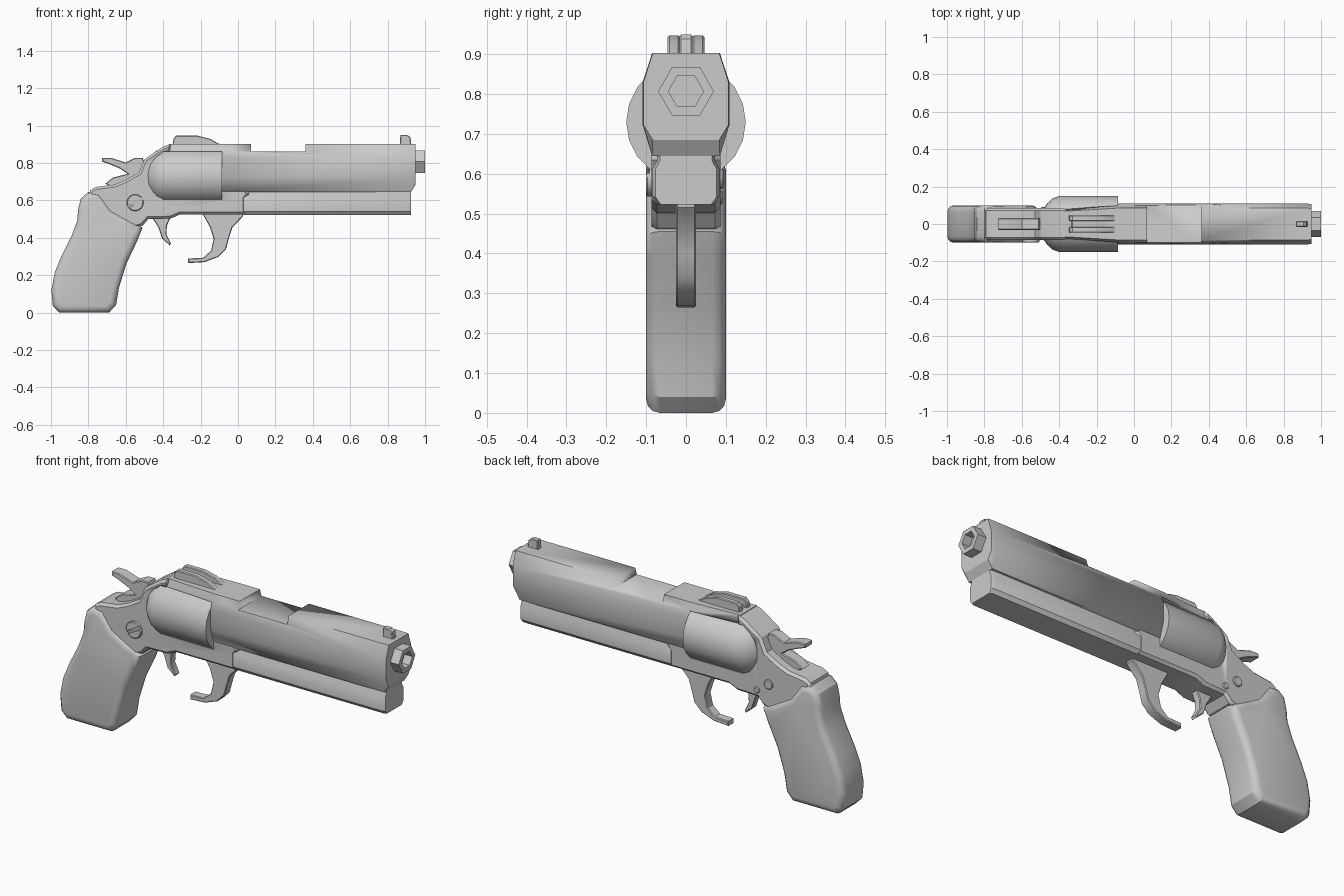
import bpy, bmesh, math


def finish(name, bm, smooth=32):
    bmesh.ops.recalc_face_normals(bm, faces=bm.faces[:])
    me = bpy.data.meshes.new(name)
    bm.to_mesh(me)
    bm.free()
    ob = bpy.data.objects.new(name, me)
    bpy.context.collection.objects.link(ob)
    bpy.ops.object.select_all(action='DESELECT')
    ob.select_set(True)
    bpy.context.view_layer.objects.active = ob
    bpy.ops.object.shade_smooth_by_angle(angle=math.radians(smooth))
    return ob


def prism(name, pts, half, bevel=0.0, segs=1, y=0.0):
    """Side profile (x, z) extruded across y, with its rims bevelled."""
    bm = bmesh.new()
    a = [bm.verts.new((px, y - half, pz)) for px, pz in pts]
    b = [bm.verts.new((px, y + half, pz)) for px, pz in pts]
    n = len(pts)
    bm.faces.new(a)
    bm.faces.new(b[::-1])
    for i in range(n):
        j = (i + 1) % n
        bm.faces.new((a[i], b[i], b[j], a[j]))
    bmesh.ops.recalc_face_normals(bm, faces=bm.faces[:])
    if bevel:
        rims = [e for e in bm.edges if abs(e.verts[0].co.y - e.verts[1].co.y) < 1e-6]
        bmesh.ops.bevel(bm, geom=rims, offset=bevel, segments=segs, profile=0.5,
                        affect='EDGES', clamp_overlap=False)
    return finish(name, bm)


def loft(name, sections):
    """Closed (y, z) outlines joined along x, ends capped."""
    bm = bmesh.new()
    rings = [[bm.verts.new((x, y, z)) for y, z in ring] for x, ring in sections]
    n = len(rings[0])
    for r, s in zip(rings, rings[1:]):
        for i in range(n):
            j = (i + 1) % n
            bm.faces.new((r[i], r[j], s[j], s[i]))
    bm.faces.new(rings[0])
    bm.faces.new(rings[-1])
    return finish(name, bm)


def mirrored(half):
    return half + [(-y, z) for y, z in reversed(half)]


def circle(r, n, cz):
    return [(r * math.cos(math.tau * i / n), cz + r * math.sin(math.tau * i / n)) for i in range(n)]


def disc(name, x, z, r, y0, y1, n=16):
    pts = [(x + r * math.cos(math.tau * i / n), z + r * math.sin(math.tau * i / n)) for i in range(n)]
    return prism(name, pts, abs(y1 - y0) / 2, 0.004, 1, (y0 + y1) / 2)


def cut(ob, cutter):
    m = ob.modifiers.new('cut', 'BOOLEAN')
    m.operation = 'DIFFERENCE'
    m.solver = 'EXACT'
    m.object = cutter
    cutter.hide_render = True
    cutter.hide_set(True)


# Barrel housing, narrowing over the top strap
def barrel_ring(w=1.0, low=0.645):
    return mirrored([(0.085 * w, 0.903), (0.109 * w, 0.83), (0.109 * w, 0.723), (0.085 * w, low)])


barrel = loft('barrel', [(-0.37, barrel_ring(0.80)), (-0.085, barrel_ring()),
                         (0.925, barrel_ring()), (0.95, barrel_ring(0.98, 0.685))])

# Under-barrel rail with the groove above it
rail_half = [(0.073, 0.66), (0.073, 0.632), (0.085, 0.612), (0.085, 0.542), (0.07, 0.523)]
rail_tip = [(y * 0.9, z) for y, z in rail_half]
loft('under_rail', [(0.03, mirrored(rail_half)), (0.91, mirrored(rail_half)),
                    (0.925, mirrored(rail_tip))])

# Frame
frame = prism('frame', [(-0.36, 0.903), (-0.40, 0.888), (-0.50, 0.82), (-0.53, 0.75), (-0.60, 0.71),
                        (-0.66, 0.685), (-0.76, 0.672), (-0.79, 0.655), (-0.80, 0.62), (-0.74, 0.58),
                        (-0.68, 0.50), (-0.60, 0.465), (-0.545, 0.455), (-0.51, 0.465), (-0.48, 0.50),
                        (-0.36, 0.503), (-0.31, 0.525), (0.04, 0.525), (0.04, 0.61), (0.06, 0.635),
                        (0.04, 0.66), (-0.06, 0.80), (-0.36, 0.80)], 0.086, 0.013)

# Cylinder window and top notch
window = prism('window_cutter', [(-0.085, 0.605), (-0.40, 0.605), (-0.45, 0.64), (-0.478, 0.69),
                                 (-0.482, 0.74), (-0.465, 0.80), (-0.40, 0.862), (-0.085, 0.862)], 0.3)
notch = prism('notch_cutter', [(0.07, 1.0), (0.07, 0.862), (0.36, 0.862), (0.36, 1.0)], 0.3)
cut(frame, window)
cut(barrel, window)
cut(barrel, notch)

# Cylinder
loft('cylinder', [(x, circle(r, 20, 0.73)) for x, r in
                  [(-0.482, 0.085), (-0.465, 0.11), (-0.435, 0.137), (-0.40, 0.15), (-0.086, 0.15)]])

# Hexagonal muzzle with bore
loft('muzzle', [(x, circle(r, 6, 0.807)) for x, r in
                [(0.94, 0.07), (1.0, 0.07), (1.0, 0.044), (0.955, 0.044)]])

# Grip
prism('grip', [(-0.80, 0.645), (-0.84, 0.61), (-0.855, 0.55), (-0.86, 0.49), (-0.89, 0.41),
               (-0.945, 0.30), (-0.98, 0.215), (-0.998, 0.12), (-0.99, 0.035), (-0.955, 0.0),
               (-0.69, 0.0), (-0.652, 0.04), (-0.636, 0.135), (-0.595, 0.265), (-0.54, 0.38),
               (-0.51, 0.455), (-0.60, 0.505), (-0.68, 0.55), (-0.74, 0.635)], 0.1, 0.034, 3)

# Hammer
prism('hammer', [(-0.727, 0.828), (-0.68, 0.828), (-0.60, 0.803), (-0.55, 0.828), (-0.51, 0.828),
                 (-0.49, 0.78), (-0.52, 0.69), (-0.66, 0.665), (-0.71, 0.69), (-0.67, 0.722),
                 (-0.59, 0.742), (-0.63, 0.77), (-0.69, 0.795), (-0.727, 0.808)], 0.032, 0.004)

# Forward finger hook and rear trigger
prism('finger_hook', [(-0.19, 0.54), (-0.185, 0.52), (-0.15, 0.457), (-0.13, 0.393), (-0.145, 0.33),
                      (-0.187, 0.293), (-0.267, 0.29), (-0.267, 0.265), (-0.18, 0.27), (-0.107, 0.297),
                      (-0.064, 0.34), (-0.048, 0.40), (-0.03, 0.455), (0.027, 0.515), (0.03, 0.54)],
      0.025, 0.004)
prism('trigger', [(-0.46, 0.51), (-0.425, 0.455), (-0.405, 0.395), (-0.365, 0.36), (-0.358, 0.37),
                  (-0.383, 0.42), (-0.38, 0.465), (-0.36, 0.51)], 0.02, 0.004)

# Sights
for side, label in ((-1, 'right'), (1, 'left')):
    prism('rear_sight_' + label, [(-0.35, 0.89), (-0.345, 0.93), (-0.33, 0.947), (-0.22, 0.947),
                                  (-0.15, 0.93), (-0.08, 0.89)], 0.015, 0.004, 1, side * 0.031)
prism('rear_sight_base', [(-0.34, 0.89), (-0.33, 0.915), (-0.2, 0.915), (-0.11, 0.89)], 0.02)
prism('front_sight', [(0.865, 0.89), (0.868, 0.95), (0.905, 0.95), (0.922, 0.938), (0.928, 0.89)],
      0.016, 0.004)

# Frame screw with slot on the front, two pins on the back
screw = disc('frame_screw', -0.55, 0.588, 0.045, -0.08, -0.1)
c, s = math.cos(0.5), math.sin(0.5)
slot = prism('slot_cutter', [(-0.55 + u * c - v * s, 0.588 + u * s + v * c) for u, v in
                             [(-0.06, -0.008), (0.06, -0.008), (0.06, 0.008), (-0.06, 0.008)]],
             0.01, 0, 1, -0.102)
cut(screw, slot)
disc('large_pin', -0.55, 0.588, 0.026, 0.08, 0.094, 12)
disc('small_pin', -0.48, 0.54, 0.017, 0.08, 0.092, 12)
